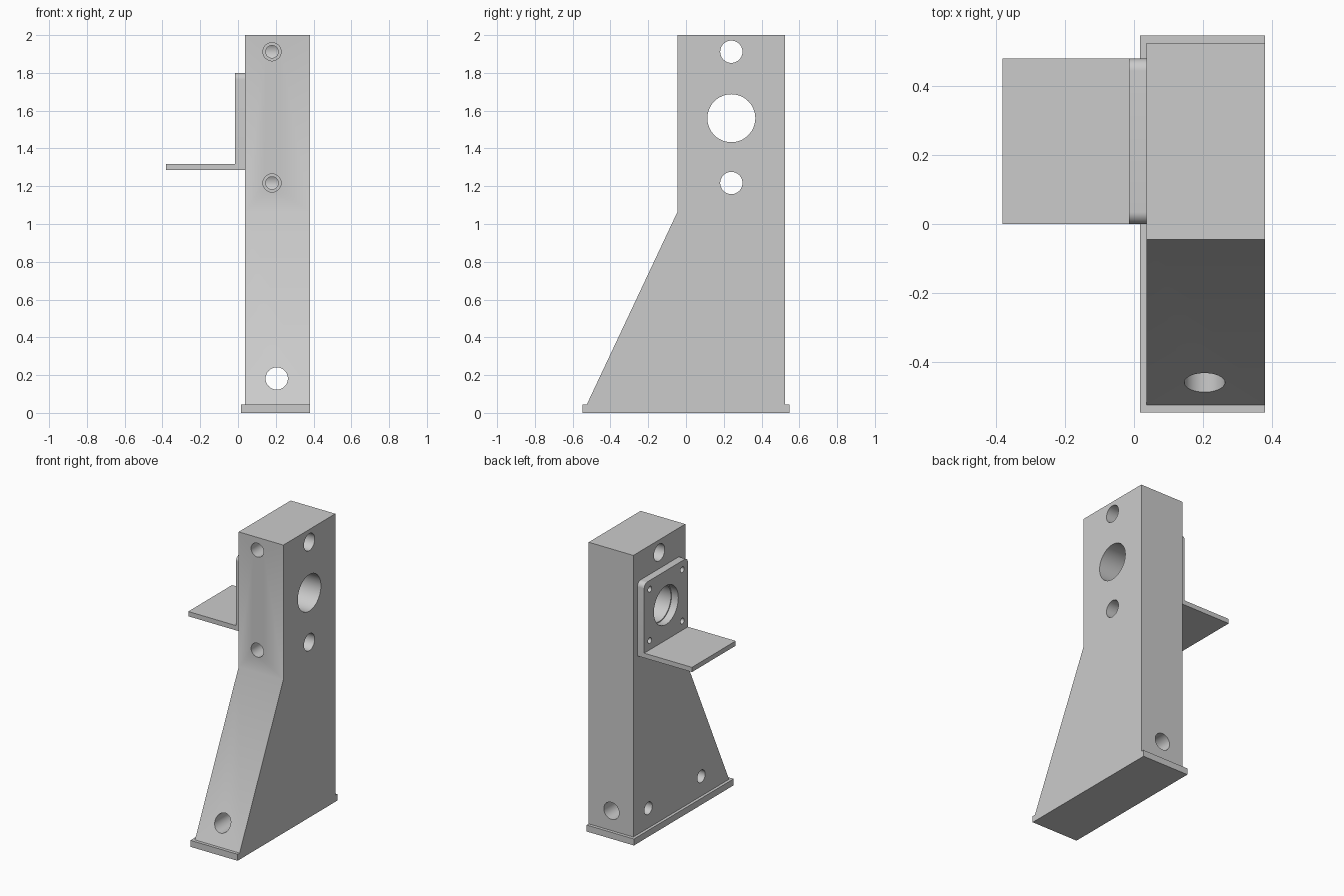
import bpy, bmesh, math
from mathutils import Vector

cube = bpy.data.objects.get("Cube")
if cube:
    bpy.data.objects.remove(cube, do_unlink=True)

grey = bpy.data.materials.new("light_grey")
grey.use_nodes = True
grey.diffuse_color = (0.6, 0.6, 0.6, 1)
grey.node_tree.nodes["Principled BSDF"].inputs["Base Color"].default_value = (0.6, 0.6, 0.6, 1)


def prism(name, outline, x0, x1):
    """Extrude a (y, z) outline along x."""
    bm = bmesh.new()
    face = bm.faces.new([bm.verts.new((x0, y, z)) for y, z in outline])
    side = bmesh.ops.extrude_face_region(bm, geom=[face])["geom"]
    verts = [v for v in side if isinstance(v, bmesh.types.BMVert)]
    bmesh.ops.translate(bm, verts=verts, vec=(x1 - x0, 0, 0))
    bmesh.ops.recalc_face_normals(bm, faces=bm.faces[:])
    mesh = bpy.data.meshes.new(name)
    bm.to_mesh(mesh)
    bm.free()
    mesh.materials.append(grey)
    obj = bpy.data.objects.new(name, mesh)
    bpy.context.collection.objects.link(obj)
    return obj


def rect(y0, y1, z0, z1):
    return [(y0, z0), (y1, z0), (y1, z1), (y0, z1)]


def drill(obj, start, end, radius):
    """Cut a round hole from start to end."""
    a, b = Vector(start), Vector(end)
    bpy.ops.mesh.primitive_cylinder_add(vertices=48, radius=radius, depth=(b - a).length,
                                        location=(a + b) / 2)
    cutter = bpy.context.object
    cutter.name = "drill_cutter"
    cutter.hide_render = True
    cutter.rotation_euler = (b - a).to_track_quat('Z', 'Y').to_euler()
    cutter.data.materials.append(grey)
    mod = obj.modifiers.new("hole", 'BOOLEAN')
    mod.operation, mod.solver, mod.object = 'DIFFERENCE', 'EXACT', cutter
    bpy.context.view_layer.objects.active = obj
    bpy.ops.object.modifier_apply(modifier=mod.name)
    bpy.data.objects.remove(cutter, do_unlink=True)


LEFT, RIGHT, FRONT, BACK = 0.38, 0.037, -0.525, 0.525
HOLE_Y, BORE_Z = 0.24, 1.56

# Foot and tapered upright
foot = prism("foot_plate", rect(-0.547, 0.547, 0, 0.045), 0.017, LEFT)
upright = prism("upright", [(FRONT, 0.045), (BACK, 0.045), (BACK, 2), (-0.045, 2), (-0.045, 1.065)],
                RIGHT, LEFT)

# Cross holes, and stepped front bores meeting the small ones
drill(upright, (-0.1, HOLE_Y, BORE_Z), (0.5, HOLE_Y, BORE_Z), 0.127)
for z in (1.912, 1.217):
    drill(upright, (-0.1, HOLE_Y, z), (0.5, HOLE_Y, z), 0.059)
    drill(upright, (0.18, -0.1, z), (0.18, 0.1, z), 0.048)
    drill(upright, (0.18, 0.05, z), (0.18, HOLE_Y, z), 0.033)

# Lower long hole and the two side holes
drill(upright, (0.205, -0.7, 0.182), (0.205, 0.7, 0.182), 0.059)
for y in (0.36, -0.22):
    drill(upright, (-0.1, y, 0.182), (0.2, y, 0.182), 0.043)

# Mounting plate with rounded top corners
r = 0.035
corners = [(0, 1.285), (0.48, 1.285)]
for cy, first in ((0.48 - r, 0), (r, 90)):
    for i in range(9):
        t = math.radians(first + i * 90 / 8)
        corners.append((cy + r * math.cos(t), 1.8 - r + r * math.sin(t)))
plate = prism("mounting_plate", corners, -0.015, RIGHT)
drill(plate, (-0.1, HOLE_Y, BORE_Z), (0.1, HOLE_Y, BORE_Z), 0.134)
for sy in (-1, 1):
    for sz in (-1, 1):
        y, z = HOLE_Y + sy * 0.178, BORE_Z + sz * 0.178
        drill(plate, (-0.1, y, z), (0.1, y, z), 0.02)

# Shelf
shelf = prism("shelf", rect(0, 0.48, 1.285, 1.318), -0.382, -0.015)

# Smooth bores, sharp edges
for obj in (upright, plate):
    bpy.ops.object.select_all(action='DESELECT')
    obj.select_set(True)
    bpy.context.view_layer.objects.active = obj
    bpy.ops.object.shade_smooth_by_angle(angle=math.radians(30))
